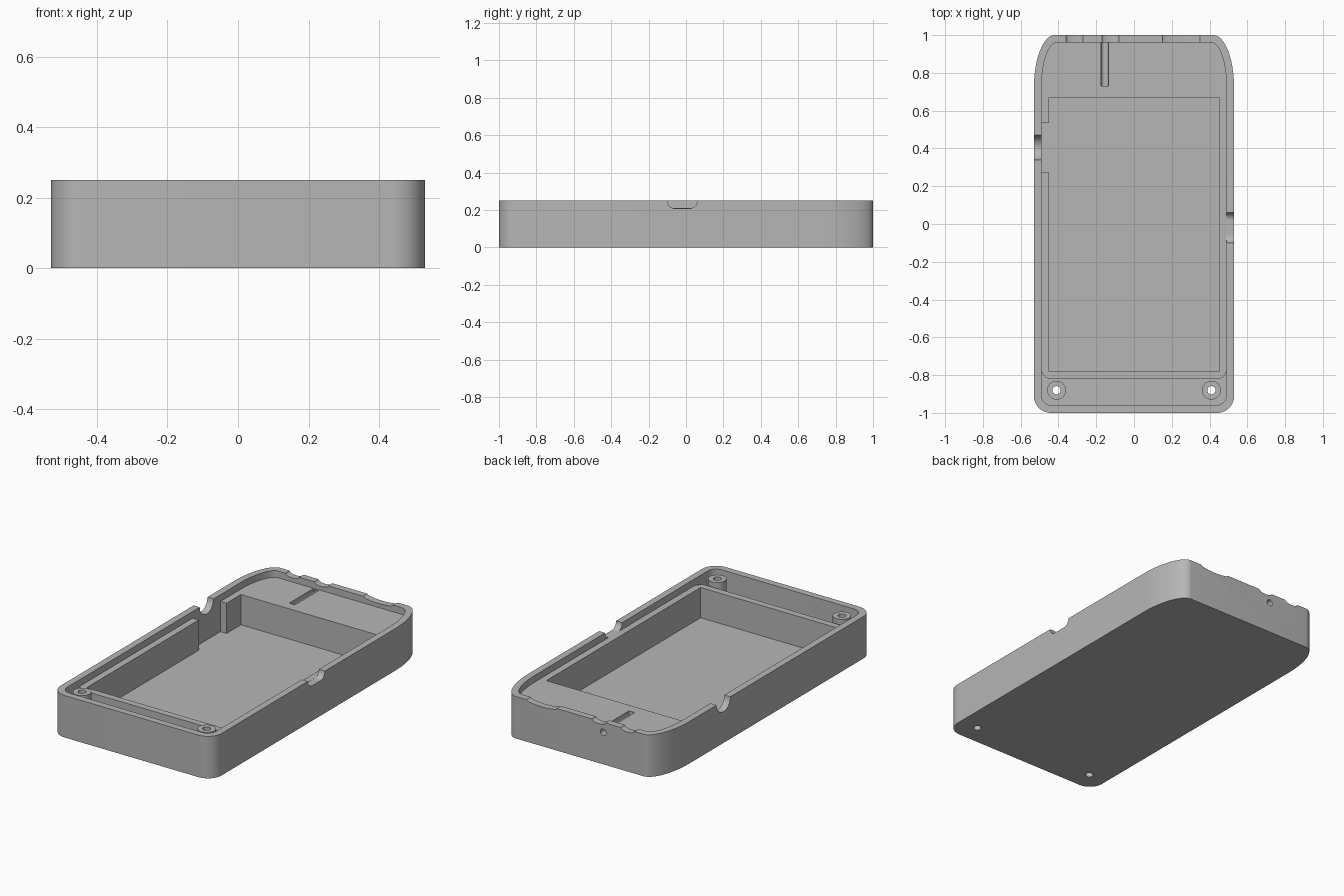
import bpy, bmesh, math

cube = bpy.data.objects.get("Cube")
if cube:
    bpy.data.objects.remove(cube, do_unlink=True)

grey = bpy.data.materials.new("mid grey")
grey.use_nodes = True
grey.diffuse_color = (0.47, 0.47, 0.47, 1)
grey.node_tree.nodes["Principled BSDF"].inputs["Base Color"].default_value = grey.diffuse_color

TOP, LEDGE, FLOOR, OVER = 0.25, 0.21, 0.03, 0.32


def arc(cx, cy, rx, ry, start, end, steps=14):
    angles = [math.radians(start + (end - start) * i / steps) for i in range(steps + 1)]
    return [(cx + rx * math.cos(a), cy + ry * math.sin(a)) for a in angles]


def prism(name, points, low, high, axis="z"):
    """Extrude a closed outline along an axis; the outline uses the other two axes."""
    place = {"x": lambda u, v, w: (w, u, v),
             "y": lambda u, v, w: (u, w, v),
             "z": lambda u, v, w: (u, v, w)}[axis]
    bm = bmesh.new()
    bottom = [bm.verts.new(place(u, v, low)) for u, v in points]
    top = [bm.verts.new(place(u, v, high)) for u, v in points]
    bm.faces.new(bottom[::-1])
    bm.faces.new(top)
    for i in range(len(points)):
        j = (i + 1) % len(points)
        bm.faces.new((bottom[i], bottom[j], top[j], top[i]))
    bmesh.ops.recalc_face_normals(bm, faces=bm.faces)
    mesh = bpy.data.meshes.new(name)
    bm.to_mesh(mesh)
    bm.free()
    mesh.materials.append(grey)
    obj = bpy.data.objects.new(name, mesh)
    bpy.context.collection.objects.link(obj)
    return obj


def rect(x0, x1, y0, y1):
    return [(x0, y0), (x1, y0), (x1, y1), (x0, y1)]


def circle(x, y, r):
    return arc(x, y, r, r, 0, 360, 32)[:-1]


def select(obj):
    bpy.ops.object.select_all(action="DESELECT")
    obj.select_set(True)
    bpy.context.view_layer.objects.active = obj


def cut(target, points, low, high, axis="z"):
    tool = prism("cutter", points, low, high, axis)
    tool.hide_render = True
    select(target)
    mod = target.modifiers.new("cut", "BOOLEAN")
    mod.operation, mod.solver, mod.object = "DIFFERENCE", "EXACT", tool
    bpy.ops.object.modifier_apply(modifier=mod.name)
    bpy.data.objects.remove(tool, do_unlink=True)


def outline(half, end, corner, shoulder_x, shoulder_y):
    """Tray outline: round front corners, long elliptical shoulders at the back."""
    cx, cy = half - corner, -end + corner
    bx, by = half - shoulder_x, end - shoulder_y
    return (arc(-cx, cy, corner, corner, 180, 270) + arc(cx, cy, corner, corner, 270, 360)
            + arc(bx, by, shoulder_x, shoulder_y, 0, 90, 24)
            + arc(-bx, by, shoulder_x, shoulder_y, 90, 180, 24))


# Outer shell and the recess inside the rim
shell = prism("tray_shell", outline(0.53, 1.0, 0.09, 0.11, 0.28), 0, TOP)
cut(shell, outline(0.49, 0.96, 0.055, 0.08, 0.24), LEDGE, OVER)

# Main compartment, with a gap in its right wall
cut(shell, rect(-0.45, 0.45, -0.78, 0.67), FLOOR, OVER)
cut(shell, rect(-0.49, -0.44, 0.275, 0.535), FLOOR, OVER)

# Front well, bounded by the rounded corners of the compartment wall
well = (arc(-0.435, -0.905, 0.055, 0.055, 180, 270) + arc(0.435, -0.905, 0.055, 0.055, 270, 360)
        + arc(0.44, -0.77, 0.05, 0.05, 0, -90) + arc(-0.44, -0.77, 0.05, 0.05, 270, 180))
cut(shell, well, FLOOR, OVER)

# Cable channel in the rear ledge, ending in a round hole through the back wall
cut(shell, rect(-0.174, -0.136, 0.73, 0.96), 0.19, 0.24)
cut(shell, circle(-0.155, 0.19, 0.019), 0.73, 1.1, "y")

# Side notches in the rim
cut(shell, circle(0.405, TOP, 0.065), -0.6, -0.485, "x")
cut(shell, arc(-0.06, TOP, 0.04, 0.041, 180, 270) + arc(0.02, TOP, 0.04, 0.041, 270, 360)
    + [(0.06, OVER), (-0.10, OVER)], 0.485, 0.6, "x")

# Shallow scallops along the back rim
for left, right in ((-0.36, -0.27), (-0.17, -0.08), (0.15, 0.35)):
    mid, half = (left + right) / 2, (right - left) / 2
    cut(shell, arc(mid, TOP, half, 0.016, 180, 360) + [(right, OVER), (left, OVER)],
        0.94, 1.1, "y")

# Screw posts with holes through the base
parts = [shell]
for side, x in (("left", 0.41), ("right", -0.41)):
    post = prism("screw_post_" + side, circle(x, -0.88, 0.05), FLOOR - 0.005, 0.235)
    for part in (shell, post):
        cut(part, circle(x, -0.88, 0.022), -0.1, OVER)
    parts.append(post)

for part in parts:
    select(part)
    bpy.ops.object.shade_smooth_by_angle(angle=math.radians(30))
